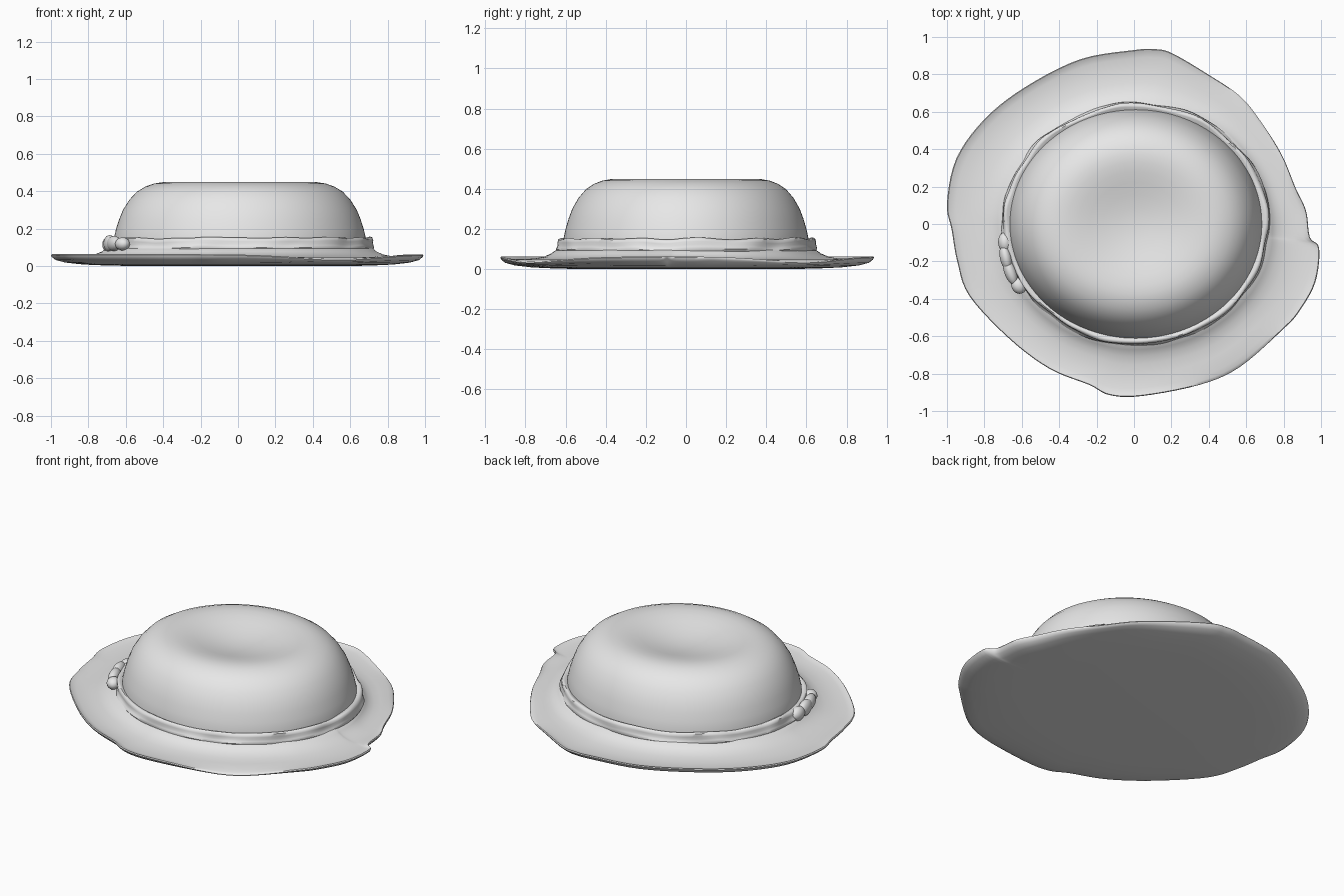
import bpy, math
from mathutils import Vector, noise

cube = bpy.data.objects.get("Cube")
if cube:
    bpy.data.objects.remove(cube, do_unlink=True)

felt = bpy.data.materials.new("pale grey felt")
felt.use_nodes = True
GREY = (0.8, 0.8, 0.8, 1)
felt.diffuse_color = GREY
felt.node_tree.nodes["Principled BSDF"].inputs["Base Color"].default_value = GREY

CX, RX, RY = 0.01, 0.70, 0.635   # centre and radii of the hat band


def finish(obj, angle=50):
    obj.data.materials.append(felt)
    bpy.ops.object.select_all(action="DESELECT")
    obj.select_set(True)
    bpy.context.view_layer.objects.active = obj
    bpy.ops.object.shade_smooth_by_angle(angle=math.radians(angle))
    return obj


def loft(name, rings, cap_start=False, cap_end=False, closed=False):
    """Skin a list of equal closed rings, ordered from bottom to top."""
    n = len(rings[0])
    verts = [p for ring in rings for p in ring]
    faces = []
    pairs = len(rings) if closed else len(rings) - 1
    for r in range(pairs):
        a, b = r * n, (r + 1) % len(rings) * n
        faces += [(a + i, a + (i + 1) % n, b + (i + 1) % n, b + i) for i in range(n)]
    if cap_start:
        faces.append(tuple(reversed(range(n))))
    if cap_end:
        faces.append(tuple(range(len(verts) - n, len(verts))))
    mesh = bpy.data.meshes.new(name)
    mesh.from_pydata(verts, [], faces)
    obj = bpy.data.objects.new(name, mesh)
    bpy.context.collection.objects.link(obj)
    return finish(obj)


def oval(scale, z, n=128, ripple=0.0):
    """One oval ring round the head, optionally uneven in height and width."""
    ring = []
    for i in range(n):
        a = math.tau * i / n
        c, s = math.cos(a), math.sin(a)
        w = ripple * noise.noise((c * 4, s * 4, z * 12))
        ring.append((CX + RX * (scale + w) * c, RY * (scale + w) * s, z + w * 0.6))
    return ring


def smooth_loop(points, steps):
    """Closed curve running through all the points."""
    out = []
    for i in range(len(points)):
        a, b, c, d = (Vector(points[(i + k) % len(points)]) for k in (-1, 0, 1, 2))
        for s in range(steps):
            t = s / steps
            out.append(b + (c - a) * (t / 2) + (a * 2 - b * 5 + c * 4 - d) * (t * t / 2)
                       + (b * 3 - a - c * 3 + d) * (t ** 3 / 2))
    return out


# Brim: irregular outline, anticlockwise from the back right
outline = [
    (.99, -.13), (.94, -.07), (.92, .07), (.865, .19), (.79, .37), (.68, .545),
    (.565, .685), (.38, .81), (.2, .915), (.11, .935), (0, .93), (-.29, .88),
    (-.585, .73), (-.8, .56), (-.95, .35), (-1, .11), (-.975, -.03), (-.945, -.2),
    (-.88, -.385), (-.665, -.615), (-.45, -.775), (-.24, -.86), (-.13, -.915),
    (.04, -.92), (.35, -.86), (.565, -.765), (.8, -.56), (.885, -.465), (.97, -.31)]
edge = smooth_loop(outline, 5)


def droop(p):
    """How far the rim rolls down at this point of the edge."""
    a = math.degrees(math.atan2(p.y, p.x))
    return sum(math.exp(-((a - m) / 22) ** 2) for m in (-55, 42))


def brim_ring(f, z, roll):
    """f is 0 at the band and 1 at the rim."""
    ring = []
    for p in edge:
        k = math.hypot((p.x - CX) / RX, p.y / RY)
        inner = Vector((CX + (p.x - CX) / k, p.y / k))
        q = inner.lerp(p, f)
        ring.append((q.x, q.y, z - roll * droop(p)))
    return ring


under = [(-.6, 0, 0), (.0, .002, 0), (.45, .008, 0), (.75, .018, .003),
         (.92, .032, .012), (.985, .048, .022)]
upper = [(1, .058, .027), (.985, .063, .026), (.94, .057, .016), (.85, .051, .004),
         (.6, .049, 0), (.4, .053, 0), (.25, .062, 0), (.13, .077, 0),
         (.06, .092, 0), (-.05, .1, 0)]
loft("brim", [brim_ring(*r) for r in under + upper], cap_start=True)

# Crown: sloping wall, round shoulder, dished top
crown_profile = [
    (.965, .09), (.962, .15), (.945, .2), (.922, .25), (.893, .3), (.843, .355),
    (.785, .398), (.72, .425), (.655, .441), (.59, .448), (.52, .447), (.44, .44),
    (.35, .427), (.25, .412), (.14, .4), (.05, .395)]
loft("crown", [oval(s, z) for s, z in crown_profile], cap_end=True)

# Band: slightly crumpled ribbon round the foot of the crown
band_profile = [(.95, .085), (1.012, .083), (1.022, .095), (1.015, .108), (1.008, .118),
                (1.01, .132), (1.004, .147), (.99, .152), (.978, .15), (.95, .14)]
loft("hat_band", [oval(s, z, 160, .022) for s, z in band_profile], closed=True)


# Knot: folded ribbon ends on the right side of the band
def lump(name, place, size, turn):
    bpy.ops.mesh.primitive_uv_sphere_add(segments=24, ring_count=14, location=place)
    obj = bpy.context.object
    obj.name = name
    obj.scale = size
    obj.rotation_euler = (0, 0, math.radians(turn))
    return finish(obj)


lump("knot_loop", (-.69, -.1, .115), (.036, .055, .042), 5)
lump("knot_centre", (-.685, -.18, .12), (.032, .07, .045), 12)
lump("knot_fold", (-.662, -.255, .12), (.032, .075, .04), 20)
lump("knot_tail", (-.617, -.33, .118), (.038, .045, .035), 30)
